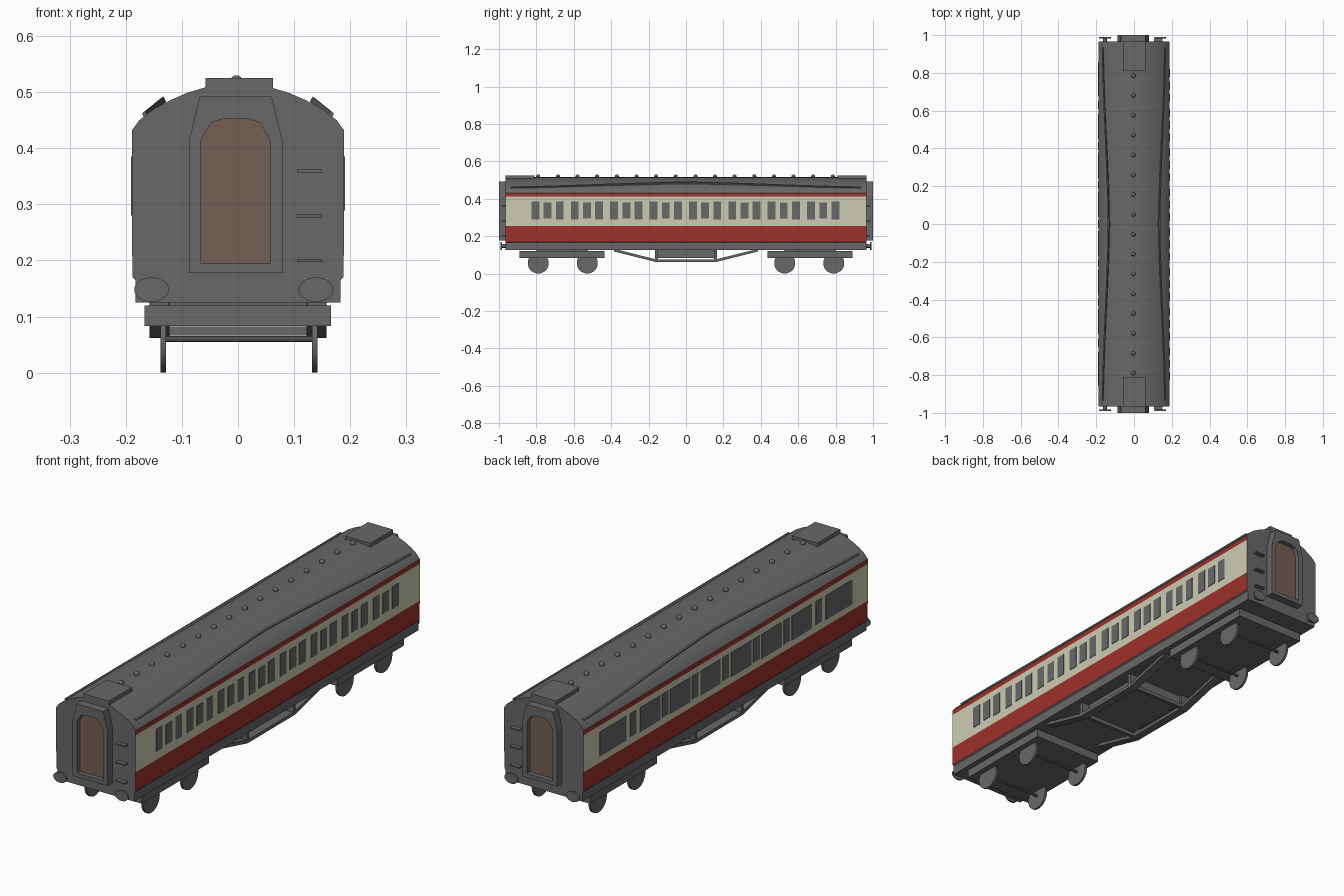
import bpy, bmesh, math
from mathutils import Matrix

if "Cube" in bpy.data.objects:
    bpy.data.objects.remove(bpy.data.objects["Cube"])


def material(name, rgb):
    m = bpy.data.materials.new(name)
    m.diffuse_color = (*rgb, 1)
    m.use_nodes = True
    m.node_tree.nodes["Principled BSDF"].inputs["Base Color"].default_value = m.diffuse_color
    return m


GREY = material("dark grey", (0.138, 0.138, 0.138))
CREAM = material("cream", (0.60, 0.60, 0.45))
RED = material("crimson", (0.34, 0.032, 0.023))
BROWN = material("door brown", (0.175, 0.115, 0.09))


def finish(name, bm, mats=(GREY,), smooth=False):
    bmesh.ops.recalc_face_normals(bm, faces=bm.faces)
    me = bpy.data.meshes.new(name)
    bm.to_mesh(me)
    bm.free()
    ob = bpy.data.objects.new(name, me)
    bpy.context.collection.objects.link(ob)
    for m in mats:
        me.materials.append(m)
    if smooth:
        bpy.ops.object.select_all(action='DESELECT')
        ob.select_set(True)
        bpy.context.view_layer.objects.active = ob
        bpy.ops.object.shade_smooth_by_angle(angle=math.radians(35))
    return ob


def add_box(bm, x0, x1, y0, y1, z0, z1):
    mat = Matrix.Translation(((x0 + x1) / 2, (y0 + y1) / 2, (z0 + z1) / 2)) \
        @ Matrix.Diagonal((abs(x1 - x0), abs(y1 - y0), abs(z1 - z0), 1))
    bmesh.ops.create_cube(bm, size=1, matrix=mat)


def add_cyl(bm, axis, centre, r, depth, seg=24, r2=None, squash=1):
    rot = Matrix.Rotation(math.pi / 2, 4, 'Y' if axis == 'X' else 'X')
    mat = Matrix.Translation(centre) @ Matrix.Diagonal((1, 1, squash, 1)) @ rot
    bmesh.ops.create_cone(bm, cap_ends=True, segments=seg, radius1=r,
                          radius2=r if r2 is None else r2, depth=depth, matrix=mat)


def add_loft(bm, sections, cap=True):
    """Skin closed rings of equal point count."""
    rings = [[bm.verts.new(p) for p in s] for s in sections]
    n = len(rings[0])
    for a, b in zip(rings, rings[1:]):
        for i in range(n):
            bm.faces.new((a[i], a[(i + 1) % n], b[(i + 1) % n], b[i]))
    if cap:
        bm.faces.new(rings[0])
        bm.faces.new(rings[-1])


# Coach body: one cross-section run along y, coloured by height
half = [(0.183, 0.125), (0.183, 0.165), (0.188, 0.17), (0.189, 0.253), (0.189, 0.412),
        (0.189, 0.432), (0.176, 0.45), (0.15, 0.47), (0.12, 0.486), (0.09, 0.499),
        (0.06, 0.508), (0.03, 0.514)]
section = half + [(0, 0.516)] + [(-x, z) for x, z in reversed(half)]
bm = bmesh.new()
add_loft(bm, [[(x, y, z) for x, z in section] for y in (-0.965, 0.965)])
bmesh.ops.recalc_face_normals(bm, faces=bm.faces)
for f in bm.faces:
    z = f.calc_center_median().z
    if abs(f.normal.x) > 0.9:
        if 0.17 < z < 0.253 or 0.412 < z < 0.432:
            f.material_index = 1
        elif 0.253 < z < 0.412:
            f.material_index = 2
finish("coach_body", bm, (GREY, RED, CREAM), True)

# Compartment windows on the right side: eight groups of three
bm = bmesh.new()
for g in range(8):
    for k in range(3):
        y = -0.805 + g * 0.2105 + k * 0.065
        h = 0.043 if k == 1 else 0.048
        add_box(bm, 0.187, 0.191, y - 0.021, y + 0.021, 0.337 - h, 0.337 + h)
finish("right_windows", bm)

# Corridor windows on the left side: wide panes with narrow ones between
bm = bmesh.new()
for s in (-1, 1):
    for c, w in ((0.105, 0.068), (0.31, 0.068), (0.515, 0.068), (0.767, 0.09)):
        add_box(bm, -0.191, -0.187, s * c - w, s * c + w, 0.28, 0.385)
    for c in (0.2075, 0.4125, 0.63):
        add_box(bm, -0.191, -0.187, s * c - 0.021, s * c + 0.021, 0.285, 0.385)
add_box(bm, -0.191, -0.187, -0.021, 0.021, 0.285, 0.385)
finish("left_windows", bm)

# Raised roof boxes over the ends
bm = bmesh.new()
for s in (-1, 1):
    add_box(bm, -0.058, 0.062, s * 0.81, s * 0.966, 0.495, 0.525)
finish("roof_end_boxes", bm)

# Roof ventilators
bm = bmesh.new()
for i in range(16):
    bmesh.ops.create_uvsphere(bm, u_segments=12, v_segments=8, radius=0.011,
                              matrix=Matrix.Translation((-0.003, -0.79 + i * 0.105, 0.519)))
finish("roof_vents", bm, smooth=True)

# Curved rain strips on the roof
bm = bmesh.new()
for s in (-1, 1):
    rings = []
    for i in range(25):
        y = -0.935 + 1.87 * i / 24
        t = (1 + math.cos(math.pi * y / 0.935)) / 2
        t = 0.5 * t + 0.5 * (1 - abs(y) / 0.935)
        x, z = 0.163 - 0.032 * t, 0.457 + 0.026 * t
        rings.append([(s * (x - 0.003), y, z), (s * (x + 0.004), y, z - 0.003),
                      (s * (x + 0.008), y, z + 0.005), (s * (x + 0.002), y, z + 0.009)])
    add_loft(bm, rings)
finish("rain_strips", bm)

# Corridor connections at both ends with recessed doors
outer = [(-0.087, 0.178), (-0.087, 0.415), (-0.068, 0.492), (-0.03, 0.492),
         (0.02, 0.492), (0.06, 0.492), (0.079, 0.415), (0.079, 0.178)]
inner = [(-0.066, 0.195), (-0.066, 0.415), (-0.048, 0.446), (-0.025, 0.453),
         (0.015, 0.453), (0.039, 0.446), (0.057, 0.415), (0.057, 0.195)]
for s, end in ((-1, "front"), (1, "back")):
    bm = bmesh.new()
    add_loft(bm, [[(x, s * y, z) for x, z in prof] for prof, y in
                  ((outer, 0.96), (outer, 1.0), (inner, 1.0), (inner, 0.975))], cap=False)
    finish(end + "_corridor_frame", bm)
    bm = bmesh.new()
    add_loft(bm, [[(x, s * y, z) for x, z in inner] for y in (0.972, 0.98)])
    finish(end + "_door", bm, (BROWN,))

# Oval buffers on short shanks
bm = bmesh.new()
for s in (-1, 1):
    for x in (-0.154, 0.139):
        add_cyl(bm, 'Y', (x, s * 0.987, 0.148), 0.031, 0.008, 28, squash=0.7)
        add_cyl(bm, 'Y', (x, s * 0.972, 0.148), 0.01, 0.03, 12)
finish("buffers", bm, smooth=True)

# Climbing steps on the ends
bm = bmesh.new()
for s in (-1, 1):
    for z in (0.2, 0.28, 0.36):
        add_box(bm, 0.105, 0.15, s * 0.96, s * 0.983, z - 0.003, z + 0.003)
finish("end_steps", bm)

# Bogies: frame, pivot pads, wheels and axles
for s, end in ((-1, "front"), (1, "back")):
    bm = bmesh.new()
    add_box(bm, -0.167, 0.166, s * 0.435, s * 0.89, 0.083, 0.12)
    for x in (-0.14, 0.14):
        add_box(bm, x - 0.017, x + 0.017, s * 0.525, s * 0.8, 0.118, 0.127)
    finish(end + "_bogie_frame", bm)
    bm = bmesh.new()
    for y in (0.528, 0.79):
        for x in (-0.133, 0.137):
            add_cyl(bm, 'X', (x, s * y, 0.056), 0.056, 0.01, 28)
        add_cyl(bm, 'X', (0.002, s * y, 0.06), 0.006, 0.27, 10)
    finish(end + "_wheels", bm, smooth=True)

# Underframe trusses with posts and cross bars
path = [(-0.385, 0.118), (-0.16, 0.062), (0.16, 0.062), (0.385, 0.118)]
bm = bmesh.new()
for s in (-1, 1):
    x0, x1 = s * 0.122, s * 0.158
    add_loft(bm, [[(x0, y, z), (x1, y, z), (x1, y, z + 0.014), (x0, y, z + 0.014)]
                  for y, z in path])
    add_box(bm, x0, x1, s * 0.15, s * 0.165, 0.065, 0.126)
    add_box(bm, x0, x1, -s * 0.15, -s * 0.165, 0.065, 0.126)
    add_box(bm, -0.125, 0.125, s * 0.15, s * 0.165, 0.066, 0.082)
finish("underframe_truss", bm)

# Equipment box between the trusses
bm = bmesh.new()
add_box(bm, -0.122, 0.122, -0.155, 0.155, 0.083, 0.127)
finish("equipment_box", bm)
